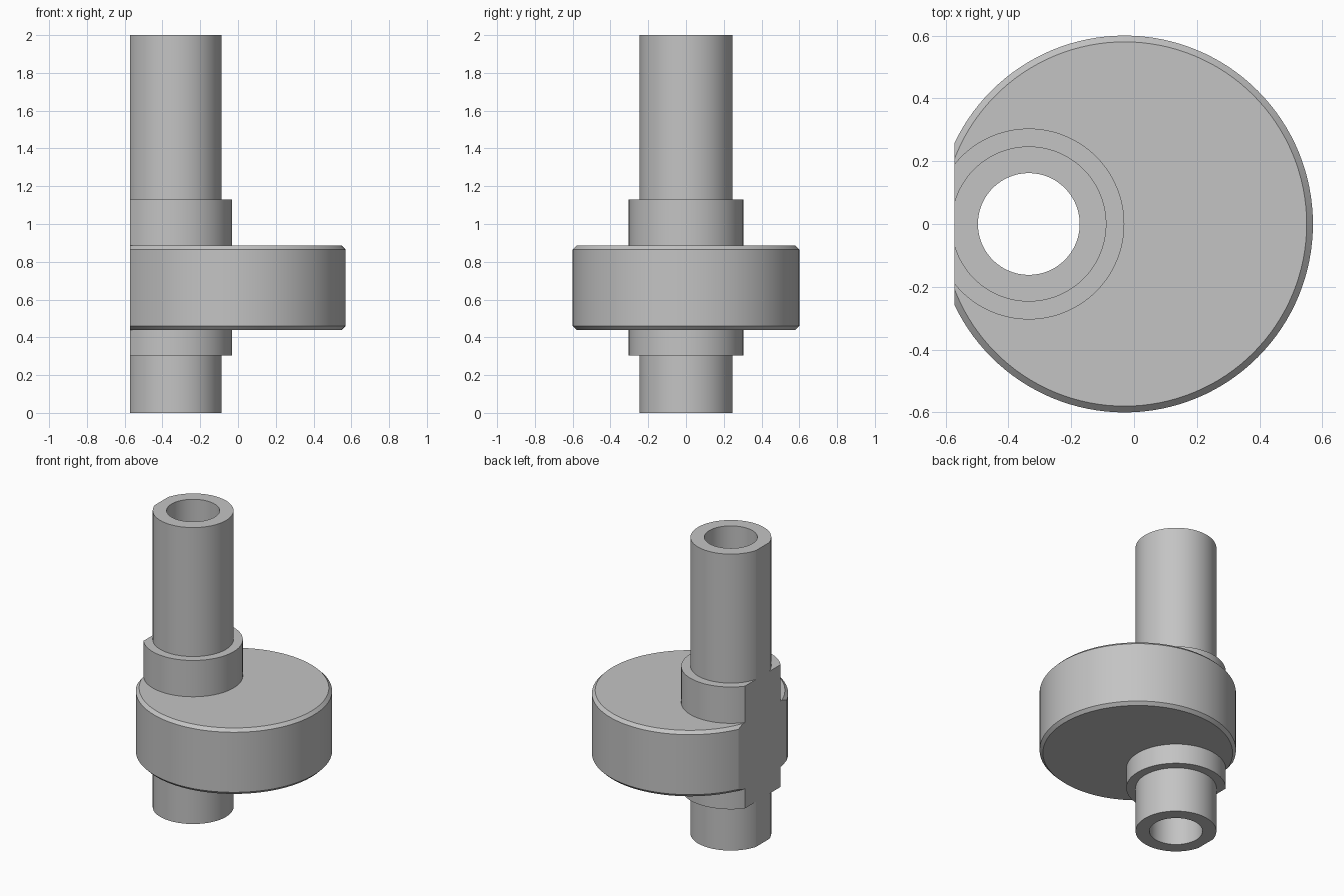
import bpy, bmesh, math
from mathutils import Vector

if "Cube" in bpy.data.objects:
    bpy.data.objects.remove(bpy.data.objects["Cube"], do_unlink=True)

SHAFT_X, DISC_X, FLAT_X = -0.335, -0.03, -0.572
SEGMENTS = 128

grey = bpy.data.materials.new("plain grey")
grey.use_nodes = True
grey.diffuse_color = (0.55, 0.55, 0.55, 1)
grey.node_tree.nodes["Principled BSDF"].inputs["Base Color"].default_value = (0.55, 0.55, 0.55, 1)


def turned(name, x, profile):
    """Closed solid of revolution about a vertical axis; profile is (radius, z), bottom to top."""
    bm = bmesh.new()
    rings = []
    for r, z in profile:
        rings.append([bm.verts.new((x + r * math.cos(a), r * math.sin(a), z))
                      for a in (2 * math.pi * i / SEGMENTS for i in range(SEGMENTS))])
    for low, high in zip(rings, rings[1:]):
        for i in range(SEGMENTS):
            j = (i + 1) % SEGMENTS
            bm.faces.new((low[i], low[j], high[j], high[i]))
    bm.faces.new(rings[0][::-1])
    bm.faces.new(rings[-1])
    mesh = bpy.data.meshes.new(name)
    bm.to_mesh(mesh)
    bm.free()
    mesh.materials.append(grey)
    obj = bpy.data.objects.new(name, mesh)
    bpy.context.collection.objects.link(obj)
    return obj


def combine(target, other, operation):
    """Apply a boolean and discard the helper."""
    mod = target.modifiers.new(operation, 'BOOLEAN')
    mod.operation, mod.solver, mod.object = operation, 'EXACT', other
    bpy.context.view_layer.objects.active = target
    bpy.ops.object.modifier_apply(modifier=mod.name)
    bpy.data.objects.remove(other, do_unlink=True)


# Stepped shaft with its collar
body = turned("eccentric_shaft", SHAFT_X, [
    (0.247, 0), (0.247, 0.305), (0.304, 0.305), (0.304, 1.13), (0.247, 1.13), (0.247, 2)])

# Offset disc with chamfered rims
disc = turned("offset_disc", DISC_X, [
    (0.58, 0.44), (0.60, 0.46), (0.60, 0.865), (0.58, 0.885)])
combine(body, disc, 'UNION')

# Bore through the whole shaft
bore = turned("bore_cutter", SHAFT_X, [(0.162, -0.1), (0.162, 2.1)])
bore.hide_render = True
combine(body, bore, 'DIFFERENCE')

# Flat sliced along the whole left-hand side
bm = bmesh.new()
bm.from_mesh(body.data)
cut = bmesh.ops.bisect_plane(bm, geom=bm.verts[:] + bm.edges[:] + bm.faces[:], dist=1e-5,
                             plane_co=Vector((FLAT_X, 0, 0)), plane_no=Vector((-1, 0, 0)),
                             clear_outer=True)
rim = [e for e in cut["geom_cut"] if isinstance(e, bmesh.types.BMEdge)]
bmesh.ops.holes_fill(bm, edges=rim, sides=0)
bmesh.ops.recalc_face_normals(bm, faces=bm.faces[:])
bm.to_mesh(body.data)
bm.free()

# Smooth round walls, crisp machined edges
bpy.ops.object.select_all(action='DESELECT')
body.select_set(True)
bpy.context.view_layer.objects.active = body
bpy.ops.object.shade_smooth_by_angle(angle=math.radians(10))
